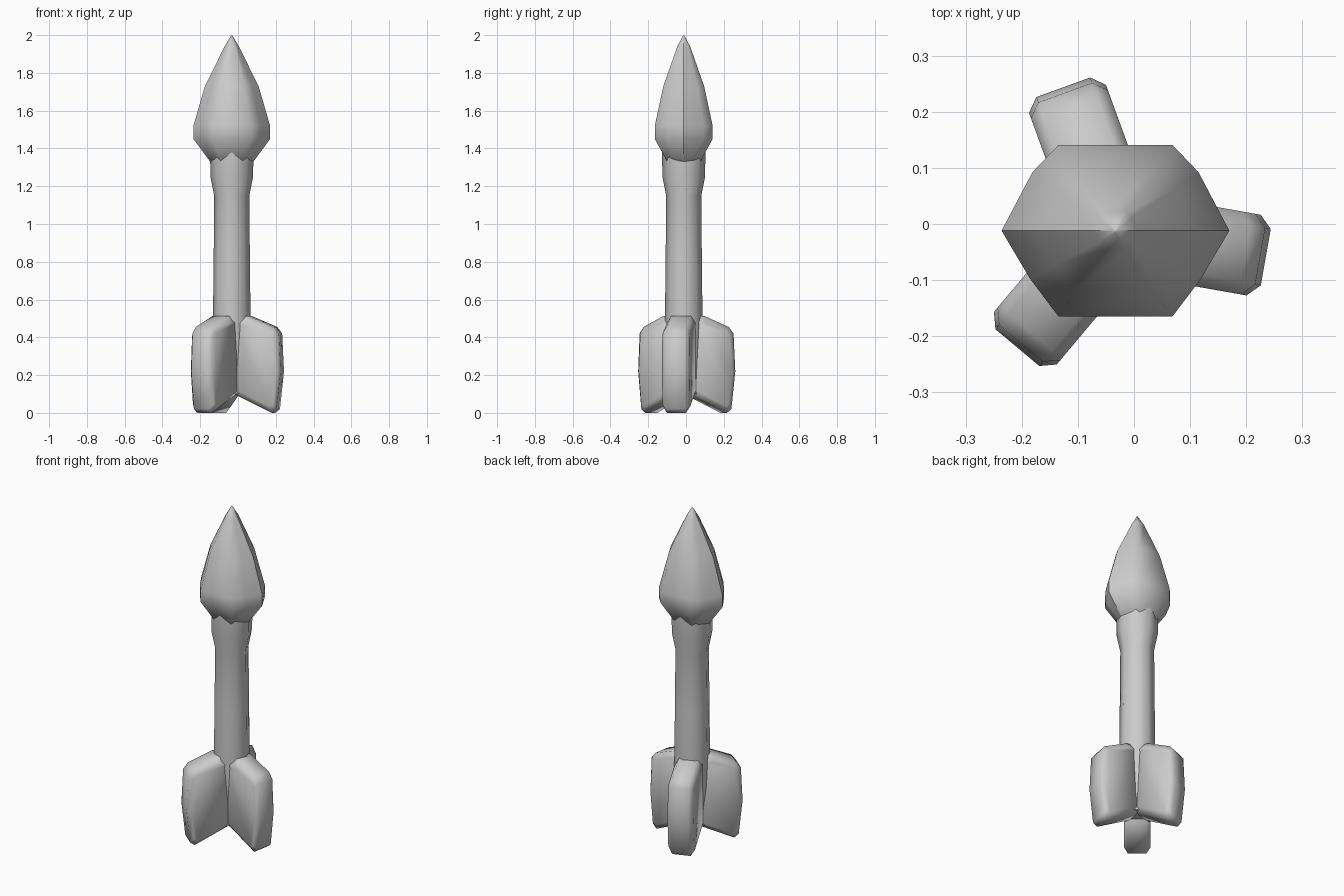
import bpy, bmesh
from math import pi, sin, cos, radians
from mathutils import Matrix, Vector

cube = bpy.data.objects.get("Cube")
if cube:
    bpy.data.objects.remove(cube)

AXIS = Vector((-0.033, -0.012, 0))

grey = bpy.data.materials.new("light grey")
grey.use_nodes = True
grey.diffuse_color = (0.6, 0.6, 0.6, 1)
grey.node_tree.nodes["Principled BSDF"].inputs["Base Color"].default_value = (0.6, 0.6, 0.6, 1)


def finish(name, bm):
    """Turn a bmesh into a smooth, coloured object on the rocket axis."""
    bmesh.ops.recalc_face_normals(bm, faces=bm.faces)
    for f in bm.faces:
        f.smooth = True
    mesh = bpy.data.meshes.new(name)
    bm.to_mesh(mesh)
    bm.free()
    mesh.materials.append(grey)
    obj = bpy.data.objects.new(name, mesh)
    obj.location = AXIS
    bpy.context.collection.objects.link(obj)
    return obj


def loft(rings):
    """Skin a stack of equal closed rings and cap both ends."""
    bm = bmesh.new()
    loops = [[bm.verts.new(p) for p in ring] for ring in rings]
    for a, b in zip(loops, loops[1:]):
        for i in range(len(a)):
            j = (i + 1) % len(a)
            bm.faces.new((a[i], a[j], b[j], b[i]))
    caps = [bm.faces.new(loops[0]), bm.faces.new(loops[-1])]
    return bm, caps


def sharpen(faces):
    for f in faces:
        for e in f.edges:
            e.smooth = False


# Body: eight-sided tube with a wider collar under the head
body_profile = [(0.085, 0.1), (0.1, 0.45), (0.096, 0.8), (0.093, 1.15),
                (0.113, 1.25), (0.115, 1.4)]
rings = [[(r * cos(k * pi / 4), r * sin(k * pi / 4), z) for k in range(8)]
         for r, z in body_profile]
bm, caps = loft(rings)
sharpen(caps)
finish("body", bm)

# Head: flattened pointed shape with a crease down each side
outline = [(1, 0), (0.73, 0.68), (0.5, 1), (-0.5, 1), (-0.73, 0.68),
           (-1, 0), (-0.75, -0.56), (-0.5, -1), (0.5, -1), (0.75, -0.56)]
head_profile = [(0.07, 0.055, 1.27), (0.203, 0.153, 1.45), (0.203, 0.153, 1.52),
                (0.142, 0.108, 1.73), (0.038, 0.034, 1.94), (0.002, 0.002, 2.0)]
rings = [[(x * w, y * d, z) for x, y in outline] for w, d, z in head_profile]
bm, caps = loft(rings)
for e in bm.edges:
    if all(abs(v.co.y) < 1e-5 for v in e.verts):
        e.smooth = False
finish("head", bm)

# Fins: thick slabs with bevelled rims, three around the body
rim = [(0.02, 0.1), (0.225, 0.0), (0.25, 0.02), (0.272, 0.22),
       (0.262, 0.42), (0.235, 0.455), (0.1, 0.512), (0.02, 0.52)]
face = [(0.02, 0.13), (0.215, 0.035), (0.233, 0.05), (0.25, 0.22),
        (0.24, 0.405), (0.22, 0.425), (0.1, 0.475), (0.02, 0.48)]
for name, angle in (("left_fin", -10), ("back_fin", 110), ("front_right_fin", 230)):
    rings = [[(r, w, z) for r, z in shape]
             for shape, w in ((face, -0.073), (rim, -0.051), (rim, 0.051), (face, 0.073))]
    bm, caps = loft(rings)
    bmesh.ops.rotate(bm, verts=bm.verts, matrix=Matrix.Rotation(radians(angle), 3, 'Z'))
    finish(name, bm)
